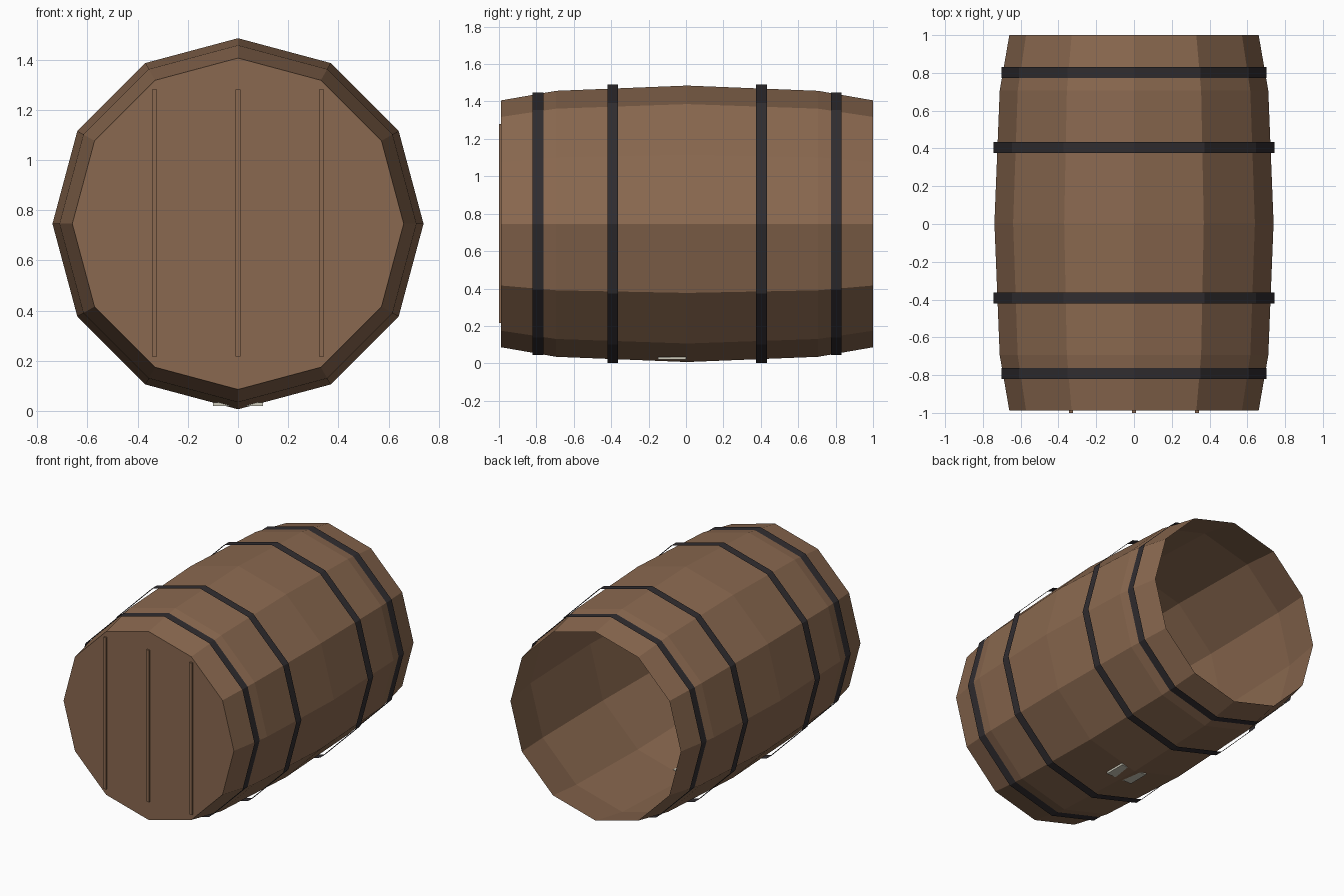
import bpy, bmesh, math

if "Cube" in bpy.data.objects:
    bpy.data.objects.remove(bpy.data.objects["Cube"])

CY, CZ, SIDES = 0.006, 0.746, 12


def material(name, rgb):
    m = bpy.data.materials.new(name)
    m.diffuse_color = (*rgb, 1)
    m.use_nodes = True
    m.node_tree.nodes["Principled BSDF"].inputs["Base Color"].default_value = m.diffuse_color
    return m


wood = material("brown_wood", (0.255, 0.140, 0.079))
iron = material("dark_iron", (0.030, 0.026, 0.029))
pale = material("pale_grey", (0.62, 0.60, 0.50))


def add_object(name, bm, mat):
    mesh = bpy.data.meshes.new(name)
    bm.to_mesh(mesh)
    bm.free()
    mesh.materials.append(mat)
    ob = bpy.data.objects.new(name, mesh)
    bpy.context.collection.objects.link(ob)
    return ob


def lathe(name, profile, mat, cap_front=False):
    """Sweep (y, radius) points round the barrel axis."""
    bm = bmesh.new()
    rings = []
    for y, r in profile:
        angles = [2 * math.pi * i / SIDES for i in range(SIDES)]
        rings.append([bm.verts.new((r * math.cos(a), CY + y, CZ + r * math.sin(a)))
                      for a in angles])
    for a, b in zip(rings, rings[1:]):
        for i in range(SIDES):
            j = (i + 1) % SIDES
            bm.faces.new((a[i], b[i], b[j], a[j]))
    if cap_front:
        bm.faces.new(rings[0])
    return add_object(name, bm, mat)


def box(name, lo, hi, mat):
    bm = bmesh.new()
    bmesh.ops.create_cube(bm, size=1)
    for v in bm.verts:
        v.co = [(a + b) / 2 + c * (b - a) for a, b, c in zip(lo, hi, v.co)]
    return add_object(name, bm, mat)


# Bulging barrel shell: closed at the front, open at the back
lathe("barrel_body", [(-0.994, 0.66), (-0.70, 0.711), (0, 0.739),
                      (0.70, 0.711), (0.994, 0.66)], wood, cap_front=True)

# Four open iron hoops
for label, y, r in (("front_outer", -0.797, 0.702), ("front_inner", -0.398, 0.745),
                    ("back_inner", 0.398, 0.745), ("back_outer", 0.797, 0.702)):
    lathe(label + "_hoop", [(y - 0.029, r), (y + 0.029, r)], iron)

# Raised seams on the front lid
for label, x in (("left", -0.333), ("middle", 0), ("right", 0.333)):
    box(label + "_lid_strip", (x - 0.01, -1.0, 0.217), (x + 0.01, -0.98, 1.28), wood)

# Small plate lying in the bottom, its edges poking through the staves
box("bottom_plate", (-0.1, -0.15, 0.021), (0.1, 0.0, 0.035), pale)
